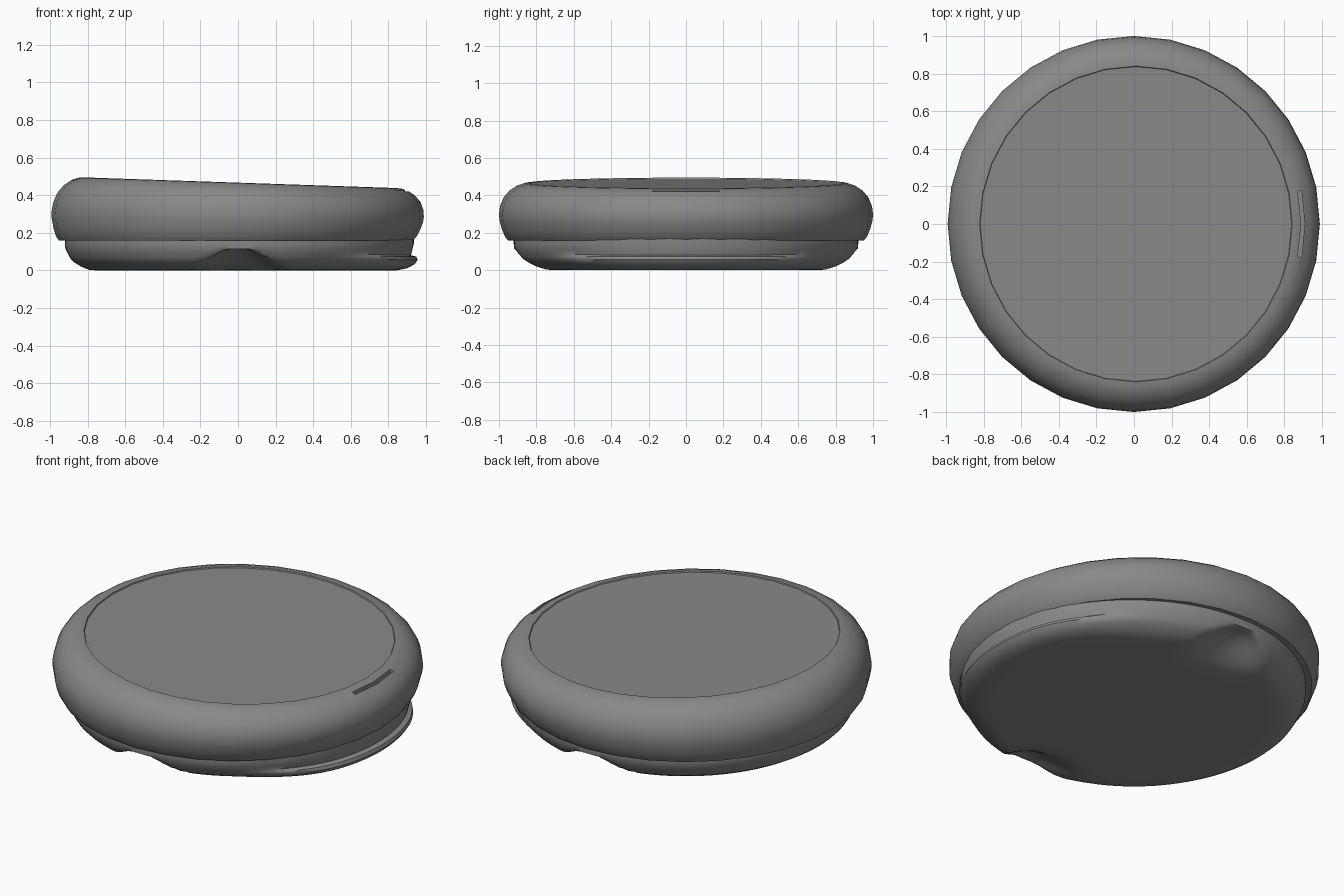
import bpy, bmesh
from math import sin, cos, pi, atan2

cube = bpy.data.objects.get("Cube")
if cube:
    bpy.data.objects.remove(cube)

GREY = (0.25, 0.25, 0.25, 1)
grey = bpy.data.materials.new("mid grey")
grey.diffuse_color = GREY
grey.use_nodes = True
grey.node_tree.nodes["Principled BSDF"].inputs["Base Color"].default_value = GREY


def smoothstep(t):
    t = max(0.0, min(1.0, t))
    return t * t * (3 - 2 * t)


def add_object(name, bm):
    bmesh.ops.recalc_face_normals(bm, faces=bm.faces)
    mesh = bpy.data.meshes.new(name)
    bm.to_mesh(mesh)
    bm.free()
    mesh.materials.append(grey)
    obj = bpy.data.objects.new(name, mesh)
    bpy.context.collection.objects.link(obj)
    return obj


def lathe(name, count, rings, place):
    """Closed solid of revolution; place(ring, angle) gives each vertex."""
    bm = bmesh.new()
    loops = [[bm.verts.new(place(ring, 2 * pi * i / count)) for i in range(count)]
             for ring in rings]
    for a, b in zip(loops, loops[1:]):
        for i in range(count):
            j = (i + 1) % count
            bm.faces.new((a[i], a[j], b[j], b[i]))
    bm.faces.new(loops[0])
    bm.faces.new(loops[-1])
    return add_object(name, bm)


def smooth(obj, angle):
    bpy.ops.object.select_all(action='DESELECT')
    obj.select_set(True)
    bpy.context.view_layer.objects.active = obj
    bpy.ops.object.shade_smooth_by_angle(angle=angle)


# Base: each ring has radius and height, plain and at the side lip
base_rings = [(r, 0, r, 0) for r in (0.45, 0.55, 0.62, 0.67, 0.71, 0.75)] + [
    (0.79, 0.003, 0.85, 0.001), (0.83, 0.018, 0.9, 0.012),
    (0.87, 0.042, 0.94, 0.033), (0.89, 0.062, 0.955, 0.056),
    (0.897, 0.074, 0.948, 0.074), (0.905, 0.088, 0.92, 0.081),
    (0.918, 0.115, 0.925, 0.1), (0.921, 0.14, 0.935, 0.14),
    (0.921, 0.17, 0.935, 0.17)]


def place_base(ring, angle):
    r, z, lip_r, lip_z = ring
    off = abs(atan2(sin(angle), cos(angle)))
    w = smoothstep((1.05 - off) / 0.75)
    r, z = r + (lip_r - r) * w, z + (lip_z - z) * w
    x, y = r * cos(angle), r * sin(angle)
    # Finger scoops under the front and back edges
    scoop = 0.115 * smoothstep((0.29 - abs(x)) / 0.27) * smoothstep((abs(y) - 0.6) / 0.27)
    return x, y, max(z, scoop + 0.25 * z * (scoop > 0) * (1 - scoop / 0.115))


base = lathe("base", 128, base_rings, place_base)
smooth(base, 0.8)

# Lid: rounded ring with a slightly sunken top, sloping down to the left
lid_rings = [(0.88, 0.16), (0.952, 0.16), (0.968, 0.18), (0.985, 0.22),
             (0.997, 0.265), (1.0, 0.3), (0.995, 0.34), (0.976, 0.388),
             (0.945, 0.425), (0.905, 0.452), (0.87, 0.464), (0.84, 0.467),
             (0.837, 0.461)]


def place_lid(ring, angle):
    r, z = ring
    x = 0.99 * r * cos(angle) + 0.07 * (z - 0.32)
    return x, r * sin(angle), 0.16 + (z - 0.16) * (1 - 0.111 * x)


lid = lathe("lid", 32, lid_rings, place_lid)

# Slot cutter: a thin curved bar through the left shoulder of the lid
bm = bmesh.new()
sections = []
for angle in (-0.2, 0, 0.2):
    corners = ((0.884, 0.395), (0.904, 0.395), (0.904, 0.6), (0.884, 0.6))
    sections.append([bm.verts.new((r * cos(angle) + 0.005, r * sin(angle), z))
                     for r, z in corners])
for a, b in zip(sections, sections[1:]):
    for i in range(4):
        j = (i + 1) % 4
        bm.faces.new((a[i], a[j], b[j], b[i]))
bm.faces.new(sections[0])
bm.faces.new(sections[-1])
cutter = add_object("slot_cutter", bm)
cutter.hide_render = True
cutter.hide_set(True)

cut = lid.modifiers.new("slot", 'BOOLEAN')
cut.operation = 'DIFFERENCE'
cut.solver = 'EXACT'
cut.object = cutter
bpy.context.view_layer.objects.active = lid
bpy.ops.object.select_all(action='DESELECT')
lid.select_set(True)
bpy.ops.object.modifier_apply(modifier="slot")
bpy.data.objects.remove(cutter)
smooth(lid, 0.6)
